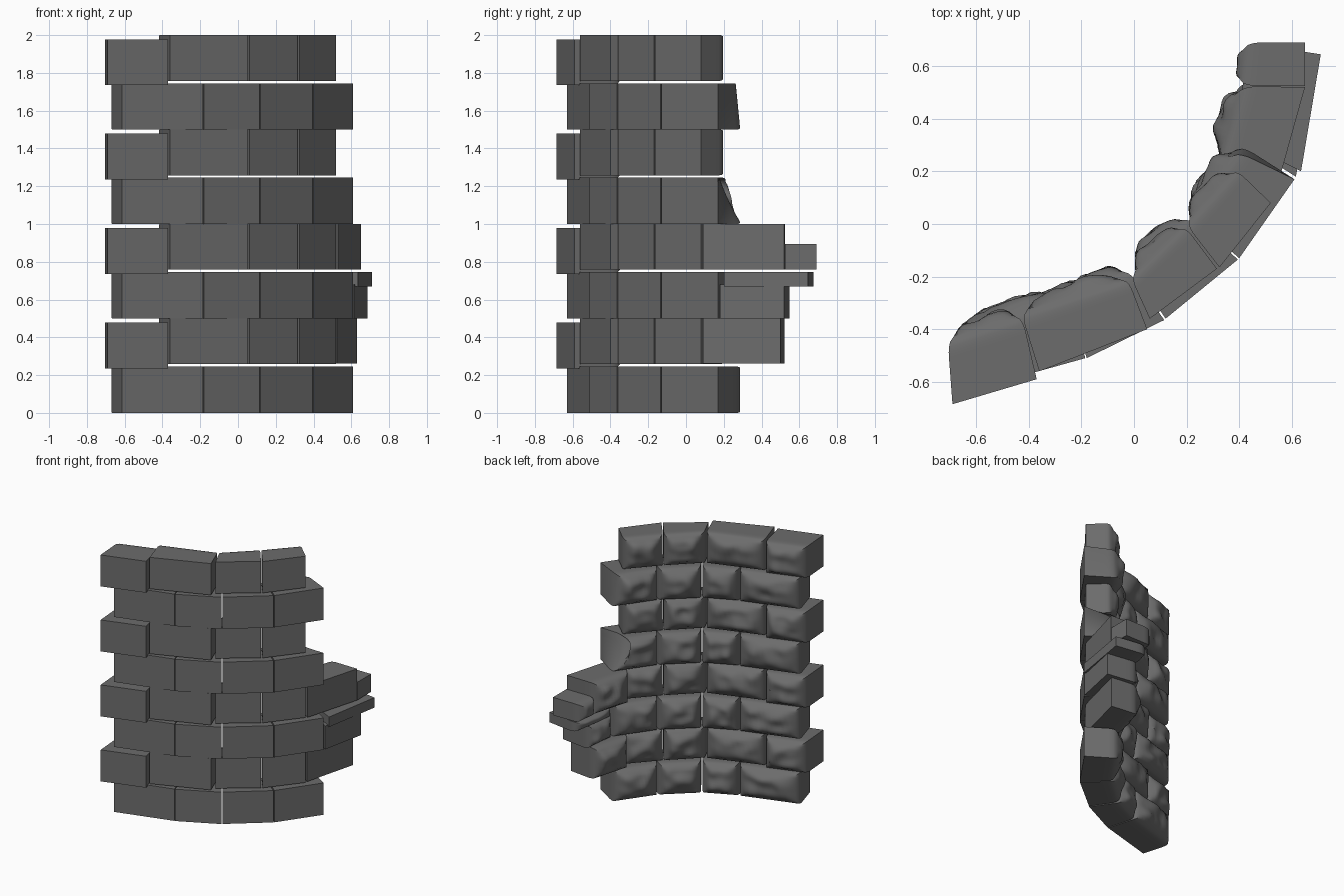
import bpy
import bmesh
from mathutils import Vector, noise

cube = bpy.data.objects.get("Cube")
if cube:
    bpy.data.objects.remove(cube)

stone = bpy.data.materials.new("grey_stone")
stone.use_nodes = True
GREY = (0.15, 0.15, 0.15, 1)
stone.diffuse_color = GREY
stone.node_tree.nodes["Principled BSDF"].inputs["Base Color"].default_value = GREY


def block(name, outer_a, outer_b, inner_b, inner_a, z0, z1, chop=0.0, rough=1.0):
    """Stone with a dressed outer face and a rounded, lumpy inner face."""
    oa, ob, ib, ia = (Vector(p) for p in (outer_a, outer_b, inner_b, inner_a))
    half_len = (ob - oa).length / 2
    half_h = (z1 - z0) / 2
    inward = ((ia + ib) - (oa + ob)).normalized()
    along = (ob - oa).normalized()
    bm = bmesh.new()
    bmesh.ops.create_cube(bm, size=2)
    bmesh.ops.subdivide_edges(bm, edges=bm.edges[:], cuts=11, use_grid_fill=True)
    for v in bm.verts:
        u, d, w = v.co
        # Round the edges towards the inner face
        t = max(0, (d - 0.4) / 0.6)
        s = 1 - (1 - min(t, 1) ** 2) ** 0.5
        u2 = u * (1 - s * 0.03 / half_len)
        w2 = w * (1 - s * min(0.022 / half_h, 0.3))
        fu, fd = (u2 + 1) / 2, (d + 1) / 2
        p = oa.lerp(ob, fu).lerp(ia.lerp(ib, fu), fd)
        z = z0 + half_h * (w2 + 1)
        # Bulge and chip the inner face
        dome = (1 - u ** 4) * (1 - w ** 4)
        lump = noise.noise(Vector((p.x, p.y, z)) * 11)
        p += inward * t * rough * (0.04 * dome - 0.012 + 0.03 * lump * dome)
        # Slope off the upper inner corner of the free end
        p -= along * chop * max(0, u) ** 3 * fd * (w + 1) / 2
        v.co = (p.x, p.y, z)
    mesh = bpy.data.meshes.new(name)
    bm.to_mesh(mesh)
    bm.free()
    mesh.materials.append(stone)
    obj = bpy.data.objects.new(name, mesh)
    bpy.context.collection.objects.link(obj)
    return obj


# Plan outlines: outer start, outer end, inner end, inner start
EVEN = [
    ((-0.69, -0.685), (-0.37, -0.59), (-0.43, -0.33), (-0.71, -0.42)),
    ((-0.36, -0.56), (0.05, -0.40), (-0.03, -0.19), (-0.435, -0.32)),
    ((0.06, -0.36), (0.315, -0.17), (0.18, 0.01), (-0.02, -0.185)),
    ((0.325, -0.165), (0.52, 0.08), (0.375, 0.22), (0.185, 0.015)),
]
ODD = [
    ((-0.615, -0.63), (-0.185, -0.51), (-0.26, -0.26), (-0.685, -0.39)),
    ((-0.18, -0.51), (0.115, -0.365), (-0.03, -0.16), (-0.25, -0.26)),
    ((0.12, -0.36), (0.395, -0.135), (0.195, 0.04), (-0.02, -0.15)),
    ((0.40, -0.13), (0.61, 0.17), (0.39, 0.31), (0.20, 0.045)),
]

objs = []
for row in range(8):
    shifted = row % 2 == 1
    z0 = row * 0.25 + (0.008 if shifted else 0)
    z1 = row * 0.25 + (0.25 if shifted else 0.245)
    for i, plan in enumerate(EVEN if shifted else ODD):
        drop = 0.022 if shifted and i == 0 else 0
        chop = {4: 0.16, 6: 0.03}.get(row, 0) if i == 3 else 0
        objs.append(block(f"stone_row{row + 1}_{i + 1}", *plan, z0 - drop, z1 - drop, chop))

# Broken end that carries on along the curve
TAIL = ((0.525, 0.09), (0.63, 0.50), (0.39, 0.53), (0.31, 0.25))
objs += [
    block("tail_lower", *TAIL, 0.262, 0.50),
    block("tail_middle", (0.615, 0.18), (0.685, 0.52), (0.42, 0.56), (0.395, 0.32), 0.50, 0.68),
    block("tail_ledge", (0.635, 0.20), (0.71, 0.645), (0.45, 0.685), (0.40, 0.32), 0.67, 0.747, rough=0.5),
    block("tail_upper", (0.53, 0.09), (0.65, 0.52), (0.39, 0.525), (0.31, 0.24), 0.758, 1.0),
    block("tail_tip", (0.65, 0.525), (0.65, 0.69), (0.41, 0.69), (0.39, 0.525), 0.758, 0.895, rough=0.4),
]

# Smooth faces with crisp dressed edges
bpy.ops.object.select_all(action="DESELECT")
for o in objs:
    o.select_set(True)
bpy.context.view_layer.objects.active = objs[0]
bpy.ops.object.shade_smooth_by_angle(angle=0.7)
